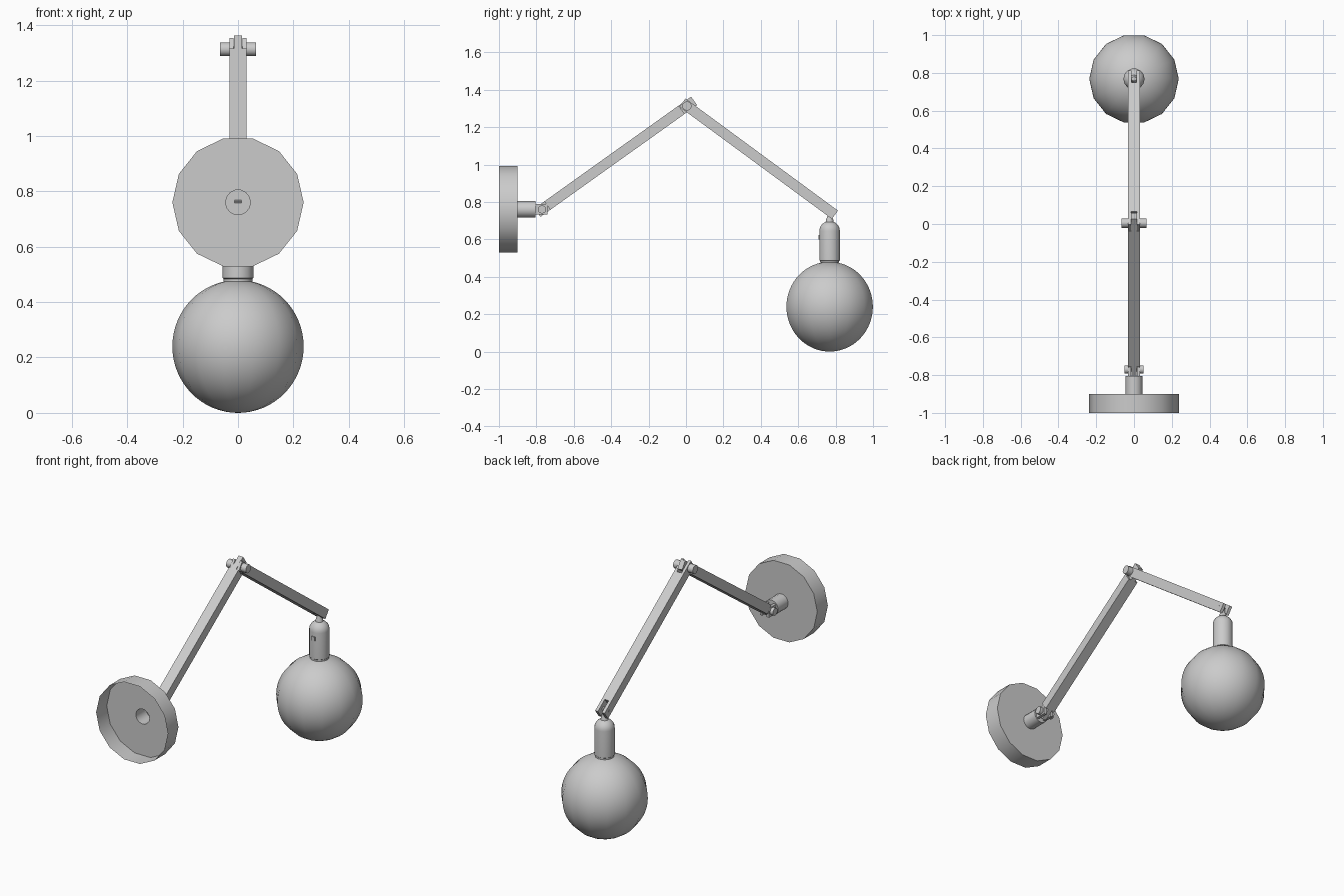
import bpy, bmesh
from math import sin, cos, pi, radians
from mathutils import Vector, Matrix

if "Cube" in bpy.data.objects:
    bpy.data.objects.remove(bpy.data.objects["Cube"])

SIDES = 14


def finish(name, bm, smooth=True):
    bmesh.ops.remove_doubles(bm, verts=bm.verts, dist=1e-5)
    bmesh.ops.recalc_face_normals(bm, faces=bm.faces)
    me = bpy.data.meshes.new(name)
    bm.to_mesh(me)
    bm.free()
    ob = bpy.data.objects.new(name, me)
    bpy.context.collection.objects.link(ob)
    if smooth:
        bpy.ops.object.select_all(action='DESELECT')
        ob.select_set(True)
        bpy.context.view_layer.objects.active = ob
        bpy.ops.object.shade_smooth_by_angle(angle=radians(32))
    return ob


def lathe(name, profile, origin, axis='Z', sides=SIDES):
    """Revolve (radius, height) points about an axis through origin."""
    bm = bmesh.new()

    def point(r, h, a):
        u, v = r * cos(a), r * sin(a)
        p = {'Z': (u, v, h), 'Y': (u, h, v), 'X': (h, u, v)}[axis]
        return bm.verts.new(Vector(p) + Vector(origin))
    rings = []
    for r, h in profile:
        if r == 0:
            rings.append([point(0, h, 0)] * sides)
        else:
            rings.append([point(r, h, 2 * pi * i / sides) for i in range(sides)])
    for a, b in zip(rings, rings[1:]):
        for i in range(sides):
            j = (i + 1) % sides
            bm.faces.new(list(dict.fromkeys((a[i], a[j], b[j], b[i]))))
    return finish(name, bm)


def slab(name, outline, depth, start, end):
    """Extrude an (x, along) outline, mirrored in x, laid from start toward end."""
    d = (Vector(end) - Vector(start)).normalized()
    x = Vector((1, 0, 0))
    up = x.cross(d)
    pts = outline + [(-px, s) for px, s in reversed(outline) if px]
    bm = bmesh.new()
    face = bm.faces.new([bm.verts.new(Vector(start) + x * px + d * s - up * depth / 2)
                         for px, s in pts])
    new = bmesh.ops.extrude_face_region(bm, geom=[face])['geom']
    bmesh.ops.translate(bm, vec=up * depth,
                        verts=[v for v in new if isinstance(v, bmesh.types.BMVert)])
    return finish(name, bm, False)


def box(name, size, loc):
    bm = bmesh.new()
    bmesh.ops.create_cube(bm, size=1, matrix=Matrix.Translation(loc) @ Matrix.Diagonal((*size, 1)))
    return finish(name, bm, False)


WALL = Vector((0, -0.77, 0.76))
ELBOW = Vector((0, 0.005, 1.313))
TIP = Vector((0, 0.768, 0.752))
W = 0.031

# hollow wall plate with its open stub
lathe("wall_plate", [(0.237, -1), (0.237, -0.9), (0.045, -0.9), (0.045, -0.805), (0, -0.805)],
      (0, 0, 0.76), 'Y')

# stub fork
for side in (-1, 1):
    box("stub_fork", (0.016, 0.068, 0.056), (side * 0.023, -0.774, 0.76))

# lower arm: tongue at both ends
L1 = (ELBOW - WALL).length
slab("lower_arm", [(0.013, -0.03), (0.013, 0.035), (W, 0.035), (W, L1 - 0.035),
                   (0.015, L1 - 0.035), (0.015, L1 + 0.047)], 0.055, WALL, ELBOW)

# upper arm: fork at both ends
L2 = (TIP - ELBOW).length
slab("upper_arm", [(0.0155, 0.055), (0.0155, -0.03), (W, -0.03), (W, L2 + 0.035),
                   (0.013, L2 + 0.035), (0.013, L2 - 0.045)], 0.055, ELBOW, TIP)

# pivot bolts with round nuts
for name, pos, r, half in (("wall_pivot", WALL, 0.022, 0.05), ("elbow_pivot", ELBOW, 0.025, 0.065)):
    for side in (-1, 1):
        lathe(name + "_nut", [(0, side * 0.029), (r, side * 0.029), (r, side * half), (0, side * half)],
              pos, 'X', 12)
    lathe(name + "_bolt", [(0, -W), (0.01, -W), (0.01, W), (0, W)], pos, 'X', 8)
lathe("tip_pin", [(0, -W - .001), (0.007, -W - .001), (0.007, W + .001), (0, W + .001)], TIP, 'X', 8)

# hanger inside the tip fork
lathe("hanger", [(0.022, 0.69), (0.02, 0.705), (0.012, 0.725), (0.012, 0.762), (0, 0.766)],
      (0, TIP.y, 0))

# lamp socket with domed top
dome = [(0.056 * cos(t * pi / 16), 0.645 + 0.053 * sin(t * pi / 16)) for t in range(8)]
lathe("socket", [(0, 0.475), (0.052, 0.475), (0.052, 0.484), (0.056, 0.487)] + dome + [(0, 0.698)],
      (0, TIP.y, 0))
box("socket_switch", (0.022, 0.012, 0.024), (0, TIP.y - 0.054, 0.61))

# globe bulb
R, N = 0.237, 32
ball = [(R * sin(pi * i / N), R - R * cos(pi * i / N)) for i in range(1, N)]
lathe("globe", [(0, 0)] + [(r, z * 1.012) for r, z in ball] + [(0, 2 * R * 1.012)], (0, TIP.y, 0))
